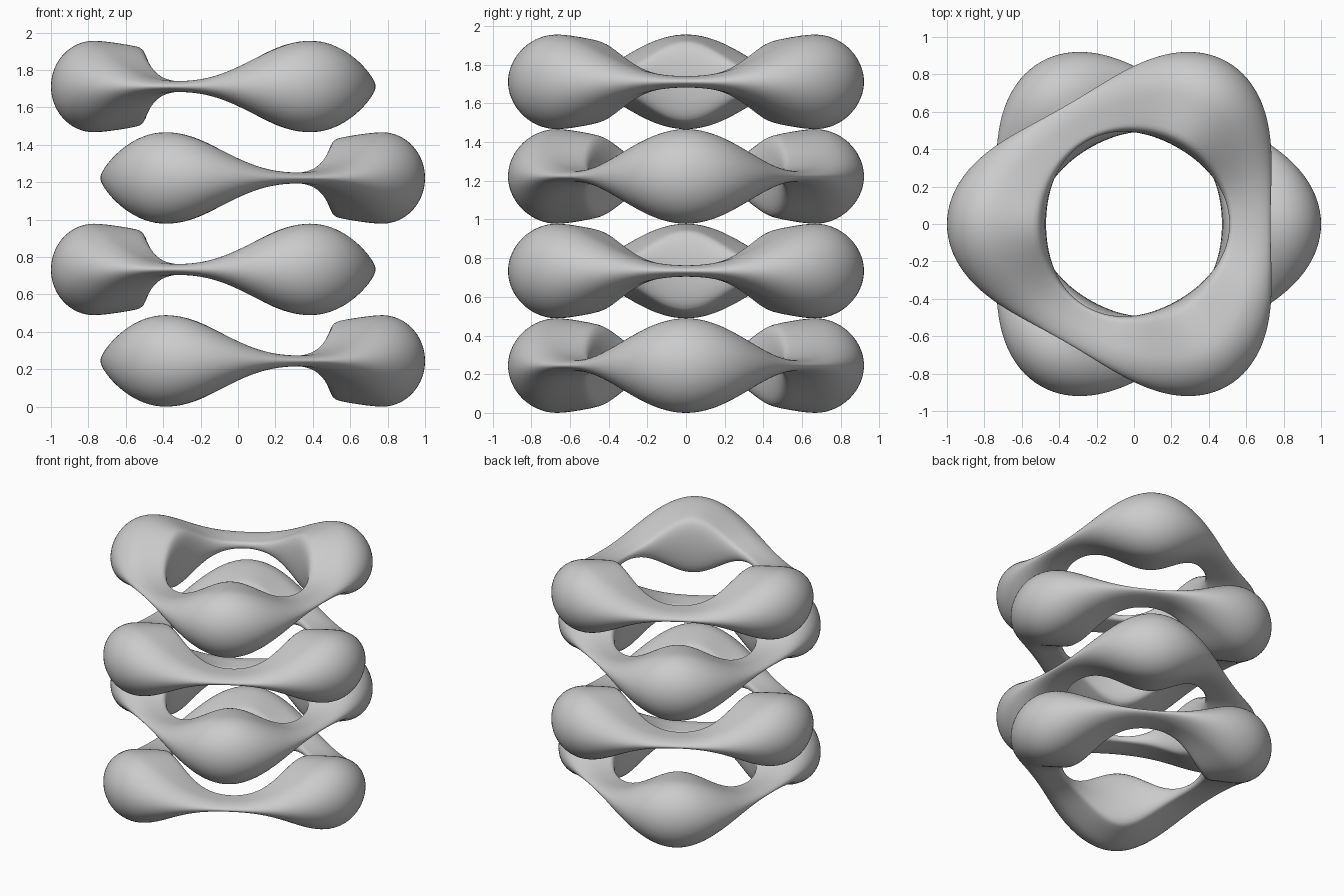
import bpy, bmesh
from math import sin, cos, pi

if "Cube" in bpy.data.objects:
    bpy.data.objects.remove(bpy.data.objects["Cube"])

SEG = 180
HALF = 0.2445          # half height of one ring
PITCH = 2 * HALF       # rings touch at the lobes

# Upper half of the cross-section: (0 inner .. 1 outer, share of half height)
PEAK = 0.566
upper = [(0.0, 0.0), (0.004, 0.2), (0.012, 0.4), (0.027, 0.57), (0.045, 0.69),
         (0.07, 0.79), (0.1, 0.845), (0.14, 0.875), (0.22, 0.91),
         (0.32, 0.945), (0.42, 0.975), (0.5, 0.993)]
for i in range(17):
    a = pi / 2 * (1 - i / 16)
    upper.append((PEAK + (1 - PEAK) * cos(a), sin(a)))
section = upper + [(u, -v) for u, v in reversed(upper[1:-1])]


def lobed_ring(name, z, turn):
    """Three-lobed ring: radii and height swell and shrink with the angle."""
    bm = bmesh.new()
    loops = []
    for i in range(SEG):
        p = 2 * pi * i / SEG
        c3, c6 = cos(3 * p), cos(6 * p)
        outer = 0.855 + 0.135 * c3 + 0.01 * c6
        inner = 0.49 - 0.02 * c3
        h = 0.121 + 0.1075 * c3 + 0.016 * c6
        loop = []
        for u, v in section:
            r = inner + (outer - inner) * u
            loop.append(bm.verts.new((r * cos(p + turn), r * sin(p + turn), z + h * v)))
        loops.append(loop)
    n = len(section)
    for i in range(SEG):
        a, b = loops[i], loops[(i + 1) % SEG]
        for j in range(n):
            k = (j + 1) % n
            bm.faces.new((a[j], b[j], b[k], a[k])).smooth = True
    bmesh.ops.recalc_face_normals(bm, faces=bm.faces)
    me = bpy.data.meshes.new(name)
    bm.to_mesh(me)
    bm.free()
    ob = bpy.data.objects.new(name, me)
    bpy.context.collection.objects.link(ob)


# Four stacked rings, every second one turned half way round
for level in range(4):
    lobed_ring(f"lobed_ring_{level + 1}", HALF + level * PITCH, pi * (level % 2))
